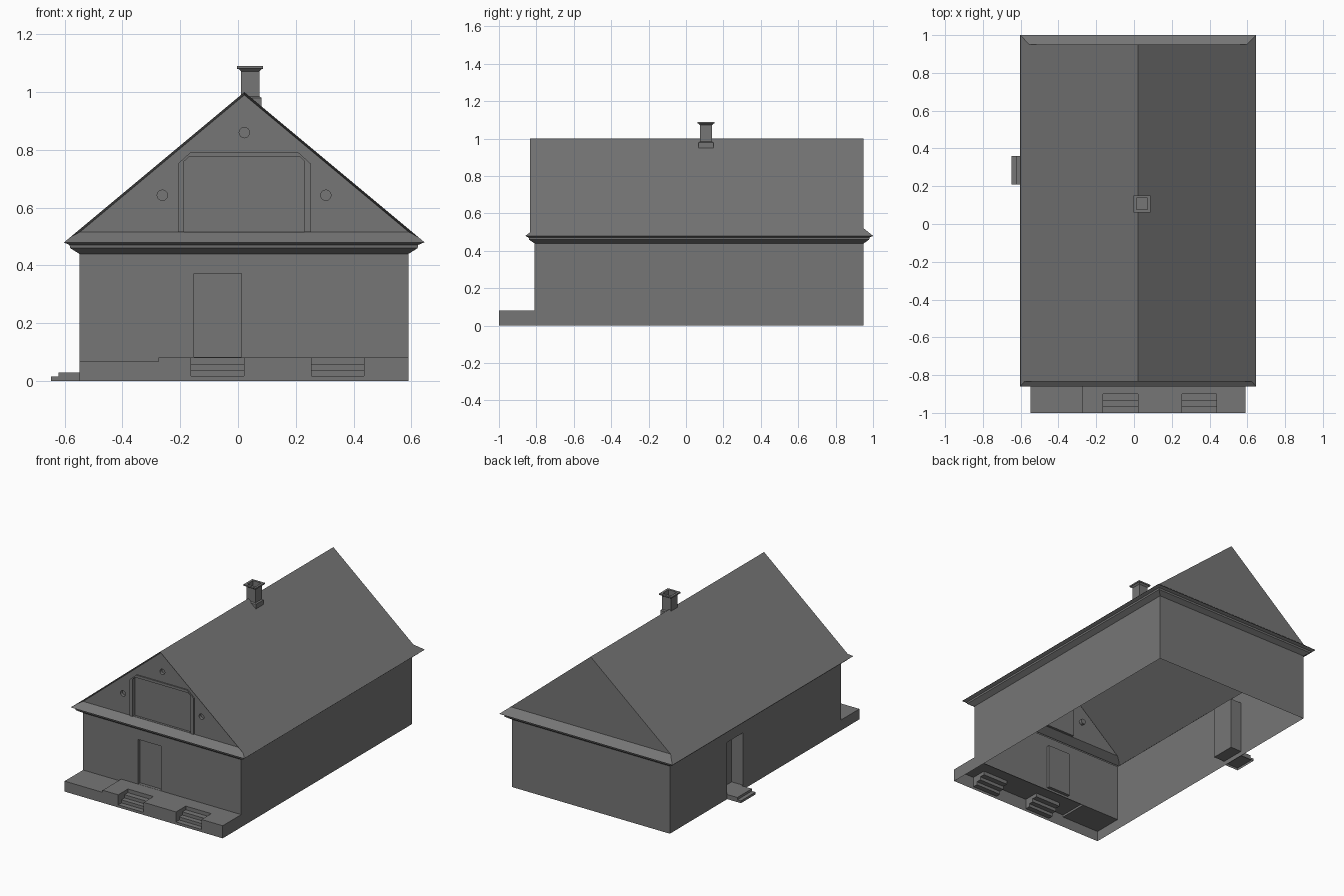
import bpy, bmesh, math

if "Cube" in bpy.data.objects:
    bpy.data.objects.remove(bpy.data.objects["Cube"])

X0, X1, Y0, Y1 = -0.549, 0.59, -0.81, 0.95     # wall footprint
WALL_TOP, EAVE, RIDGE, CX = 0.44, 0.48, 1.0, 0.022

GREY = bpy.data.materials.new("dark_grey")
GREY.diffuse_color = (0.18, 0.18, 0.18, 1)
GREY.use_nodes = True
GREY.node_tree.nodes["Principled BSDF"].inputs["Base Color"].default_value = GREY.diffuse_color


def finish(name, bm):
    bmesh.ops.remove_doubles(bm, verts=bm.verts[:], dist=1e-5)
    bmesh.ops.recalc_face_normals(bm, faces=bm.faces[:])
    mesh = bpy.data.meshes.new(name)
    bm.to_mesh(mesh)
    bm.free()
    mesh.materials.append(GREY)
    ob = bpy.data.objects.new(name, mesh)
    bpy.context.collection.objects.link(ob)
    return ob


def face(bm, pts):
    return bm.faces.new([bm.verts.new(p) for p in pts])


def panel(name, place, outer, holes=()):
    """Flat panel with recessed niches; place(u, v, depth) gives the 3D point."""
    bm = bmesh.new()
    edges = []
    for loop in [outer] + [h for h, _ in holes]:
        vs = [bm.verts.new(place(u, v, 0)) for u, v in loop]
        edges += [bm.edges.new((a, b)) for a, b in zip(vs, vs[1:] + vs[:1])]
    bmesh.ops.triangle_fill(bm, use_beauty=True, edges=edges)
    for loop, depth in holes:
        for a, b in zip(loop, loop[1:] + loop[:1]):
            face(bm, [place(*a, 0), place(*b, 0), place(*b, depth), place(*a, depth)])
        face(bm, [place(u, v, depth) for u, v in loop])
    return finish(name, bm)


def rect(u0, u1, v0, v1):
    return [(u0, v0), (u1, v0), (u1, v1), (u0, v1)]


def circle(u, v, r, n=16):
    return [(u + r * math.cos(2 * math.pi * i / n), v + r * math.sin(2 * math.pi * i / n))
            for i in range(n)]


def rings(name, levels, cap=False):
    """Loft rectangular rings (x0, x1, y0, y1, z)."""
    bm = bmesh.new()
    loops = [[(u, v, z) for u, v in rect(a, b, c, d)] for a, b, c, d, z in levels]
    for lo, hi in zip(loops, loops[1:]):
        for i in range(4):
            j = (i + 1) % 4
            face(bm, [lo[i], lo[j], hi[j], hi[i]])
    if cap:
        face(bm, loops[-1])
    return finish(name, bm)


def box(name, x0, x1, y0, y1, z0, z1):
    return rings(name, [(x0, x1, y0, y1, z0), (x0, x1, y0, y1, z1)], True)


# Walls with recessed doors, open below; the front wall starts at the porch
panel("front_wall", lambda u, v, d: (u, Y0 + d, v), rect(X0, X1, 0.068, WALL_TOP),
      [(rect(-0.152, 0.012, 0.083, 0.373), 0.02)])
panel("left_wall", lambda u, v, d: (X0 + d, u, v), rect(Y0, Y1, 0, WALL_TOP),
      [(rect(0.2, 0.36, 0.03, 0.37), 0.08)])
panel("right_wall", lambda u, v, d: (X1 - d, u, v), rect(Y0, Y1, 0, WALL_TOP))
panel("back_wall", lambda u, v, d: (u, Y1 - d, v), rect(X0, X1, 0, WALL_TOP))

# Cornice flaring out to the eaves
rings("cornice", [(X0 - e, X1 + e, Y0 - e * 0.91, Y1 + e * 0.91, z)
                  for e, z in ((0, WALL_TOP), (0.032, 0.46), (0.034, 0.471), (0.055, EAVE))])


# Roof sheet, pent strips and rake lips
def slope(side, z):
    return CX + side * 0.624 * (RIDGE - z) / (RIDGE - EAVE)


YF, YB, YR = Y0 - 0.05, Y1 + 0.05, Y0 - 0.025
ZR, ZG, ZB = 0.4975, 0.515, 0.52
APEX = 0.99
bm = bmesh.new()
corner = {}
for s in (-1, 1):
    eave_f, eave_b = (slope(s, EAVE), YF, EAVE), (slope(s, EAVE), YB, EAVE)
    rake_f, rake_b = (slope(s, ZR), YR, ZR), (slope(s, ZB), Y1, ZB)
    top_f, top_b = (CX, YR, RIDGE), (CX, Y1, RIDGE)
    gable = (slope(s, ZG) - s * 0.012, Y0, ZG)
    face(bm, [eave_f, eave_b, rake_b, top_b, top_f, rake_f])
    face(bm, [rake_f, top_f, (CX, Y0, APEX), gable])
    corner[s] = (eave_f, rake_f, gable, eave_b, rake_b)
L, R = corner[-1], corner[1]
face(bm, [L[0], R[0], R[1], L[1]])
face(bm, [L[1], R[1], R[2], L[2]])
face(bm, [L[3], R[3], R[4], L[4]])
face(bm, [L[4], R[4], (CX, Y1, RIDGE)])
finish("roof", bm)

# Front gable with three round vents and a shallow framed niche
half_outer = [(0.23, 0.516), (0.23, 0.752), (0.185, 0.793)]
half_inner = [(0.209, 0.516), (0.209, 0.760), (0.192, 0.776)]
path = [half + [(-u, v) for u, v in reversed(half)] for half in (half_outer, half_inner)]
panel("front_gable", lambda u, v, d: (u, Y0 + d, v),
      [(L[2][0], ZG), (R[2][0], ZG), (CX, APEX)],
      [(circle(u, v, 0.018), 0.02) for u, v in ((CX, 0.86), (-0.262, 0.643), (0.304, 0.643))]
      + [([(CX + u, v) for u, v in path[1]], 0.015)])

# Raised frame with chamfered top corners around the niche
FY = Y0 - 0.008
bm = bmesh.new()
for i in range(5):
    quad = [path[0][i], path[0][i + 1], path[1][i + 1], path[1][i]]
    front = [(CX + u, FY, v) for u, v in quad]
    back = [(x, Y0, z) for x, y, z in front]
    face(bm, front)
    face(bm, [front[0], front[1], back[1], back[0]])
    face(bm, [front[2], front[3], back[3], back[2]])
for k in (0, 5):
    a, b = path[0][k], path[1][k]
    face(bm, [(CX + u, y, v) for (u, v), y in ((a, FY), (b, FY), (b, Y0), (a, Y0))])
finish("gable_frame", bm)

# Porch with two sunken flights of steps, open below
PZ, LZ = 0.082, 0.068
stair = [(-1, 0), (-1, 0.017), (-0.967, 0.017), (-0.967, 0.037), (-0.935, 0.037),
         (-0.935, 0.058), (-0.9, 0.058), (-0.9, PZ), (Y0, PZ)]
flat, low = [(-1, 0), (-1, PZ), (Y0, PZ)], [(-1, 0), (-1, LZ), (Y0, LZ)]
cuts = [X0, -0.275, -0.163, 0.021, 0.254, 0.437, X1]
bm = bmesh.new()
for x0, x1, prof in zip(cuts, cuts[1:], (low, flat, stair, flat, stair, flat)):
    for (ya, za), (yb, zb) in zip(prof, prof[1:]):
        face(bm, [(x0, ya, za), (x1, ya, za), (x1, yb, zb), (x0, yb, zb)])
for x in cuts[2:6]:
    face(bm, [(x, y, z) for y, z in stair[1:8] + [(-1, PZ)]])
for x, z0, z1 in ((X0, 0, LZ), (-0.275, LZ, PZ), (X1, 0, PZ)):
    face(bm, [(x, -1, z0), (x, Y0, z0), (x, Y0, z1), (x, -1, z1)])
finish("porch", bm)

# Side door steps
box("side_step_lower", -0.648, X0, 0.21, 0.36, 0, 0.015)
box("side_step_upper", -0.622, X0, 0.21, 0.36, 0.015, 0.03)

# Chimney: base collar, shaft, flared cap and hollow flue
rings("chimney", [(CX + 0.02 - r, CX + 0.02 + r, 0.107 - r, 0.107 + r, z) for r, z in
                  ((0.04, 0.95), (0.04, 0.98), (0.032, 0.985), (0.032, 1.072), (0.04, 1.08),
                   (0.045, 1.081), (0.045, 1.09), (0.03, 1.09), (0.03, 1.05))], True)
